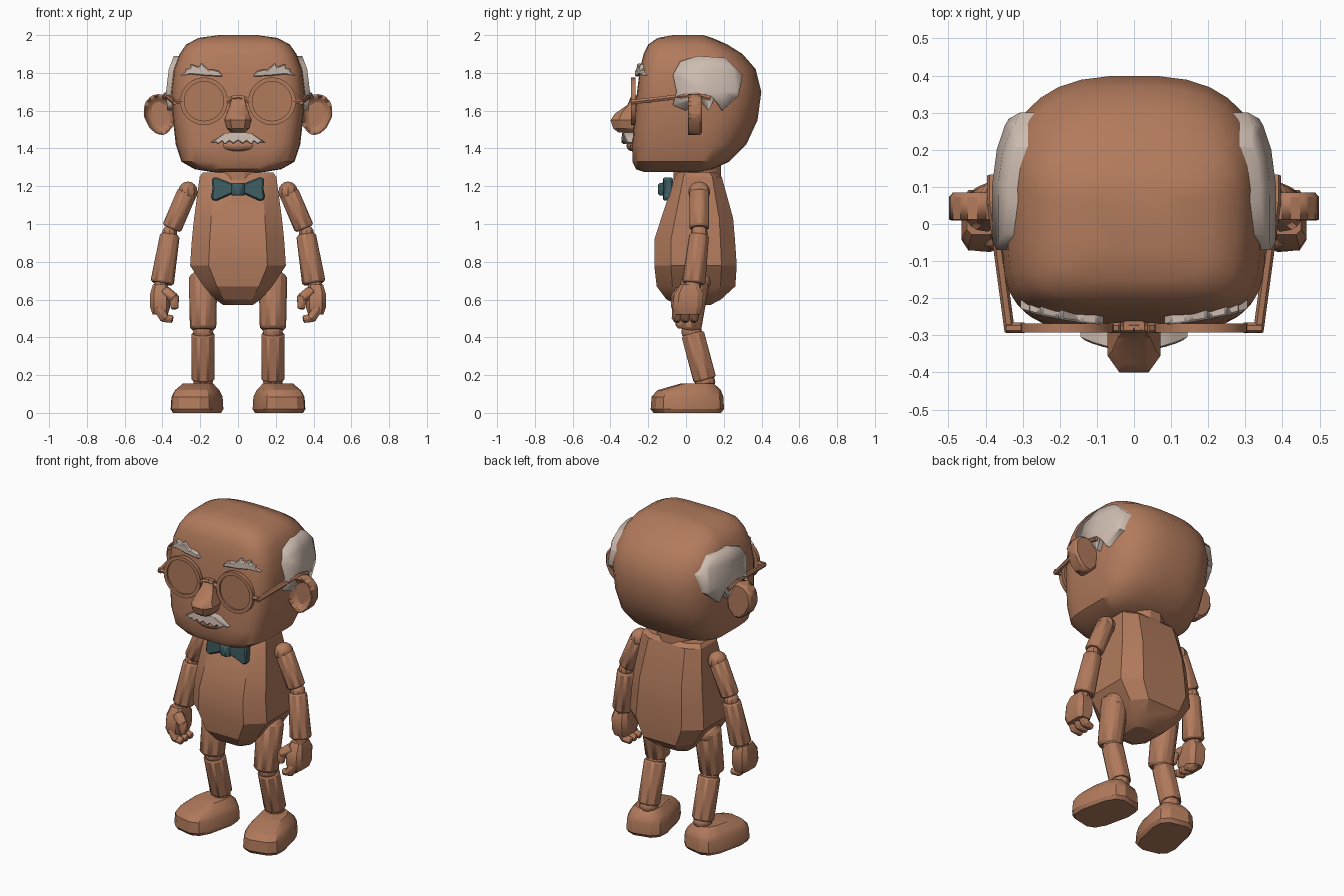
import bpy, bmesh, math
from mathutils import Vector, Matrix

old = bpy.data.objects.get("Cube")
if old:
    bpy.data.objects.remove(old, do_unlink=True)


def material(name, rgb):
    m = bpy.data.materials.new(name)
    m.use_nodes = True
    m.diffuse_color = (*rgb, 1)
    m.node_tree.nodes["Principled BSDF"].inputs["Base Color"].default_value = (*rgb, 1)
    return m


SKIN = material("warm brown", (0.44, 0.195, 0.107))
HAIR = material("pale grey", (0.62, 0.51, 0.44))
TEAL = material("dark teal", (0.05, 0.115, 0.125))


def finish(bm, name, mat, mirror=False, bevel=0, angle=30):
    bmesh.ops.recalc_face_normals(bm, faces=bm.faces)
    mesh = bpy.data.meshes.new(name)
    bm.to_mesh(mesh)
    bm.free()
    mesh.materials.append(mat)
    ob = bpy.data.objects.new(name, mesh)
    bpy.context.collection.objects.link(ob)
    bpy.ops.object.select_all(action='DESELECT')
    ob.select_set(True)
    bpy.context.view_layer.objects.active = ob
    bpy.ops.object.shade_smooth_by_angle(angle=math.radians(angle))
    if bevel:
        b = ob.modifiers.new("Bevel", 'BEVEL')
        b.width, b.segments = bevel, 1
    if mirror:
        ob.modifiers.new("Mirror", 'MIRROR')
    return ob


def loft(sections, n, cx=0, cy=0, front=4, back=4, grow=0):
    """Stack of rounded outlines; each section is z, half width, front y, back y."""
    bm = bmesh.new()
    rings = []
    for z, rx, yf, yb in sections:
        ring = []
        for i in range(n):
            a = math.tau * (i + 0.5) / n
            c, s = math.cos(a), math.sin(a)
            e = 2 / (back if s > 0 else front)
            ry = (yb - cy if s > 0 else cy - yf) + grow
            ring.append(bm.verts.new((cx + (rx + grow) * math.copysign(abs(c) ** e, c),
                                      cy + ry * math.copysign(abs(s) ** e, s), z)))
        rings.append(ring)
    for lo, hi in zip(rings, rings[1:]):
        for i in range(n):
            j = (i + 1) % n
            bm.faces.new((lo[i], lo[j], hi[j], hi[i]))
    bm.faces.new(rings[0][::-1])
    bm.faces.new(rings[-1])
    return bm


def prism(outline, lo, hi, axis='y', bend=0):
    """Outline extruded along an axis, optionally swept back towards the sides."""
    bm = bmesh.new()
    caps = []
    for d in (lo, hi):
        pts = [(u, d + bend * u * u, w) if axis == 'y' else (d, u, w) for u, w in outline]
        caps.append([bm.verts.new(p) for p in pts])
    bm.faces.new(caps[0])
    bm.faces.new(caps[1][::-1])
    for i in range(len(outline)):
        j = (i + 1) % len(outline)
        bm.faces.new((caps[0][i], caps[0][j], caps[1][j], caps[1][i]))
    return bm


def rods(chain, n=8):
    """Tapered rods, each given as start, end, start radius, end radius."""
    bm = bmesh.new()
    for p, q, r0, r1 in chain:
        p, q = Vector(p), Vector(q)
        turn = (q - p).to_track_quat('Z', 'Y').to_matrix().to_4x4()
        spin = Matrix.Rotation(math.pi / n, 4, 'Z')
        bmesh.ops.create_cone(bm, cap_ends=True, segments=n, radius1=r0, radius2=r1,
                              depth=(q - p).length,
                              matrix=Matrix.Translation((p + q) / 2) @ turn @ spin)
    return bm


def balls(items, u=10, v=8):
    bm = bmesh.new()
    for pos, size in items:
        bmesh.ops.create_uvsphere(bm, u_segments=u, v_segments=v, radius=1,
                                  matrix=Matrix.Translation(pos) @ Matrix.Diagonal((*size, 1)))
    return bm


# Head
head_rings = [(1.275, .14, -.22, .07), (1.29, .23, -.265, .14), (1.33, .30, -.285, .23),
              (1.42, .33, -.285, .32), (1.55, .345, -.275, .38), (1.70, .355, -.26, .40),
              (1.82, .34, -.245, .37), (1.90, .31, -.225, .30), (1.95, .275, -.2, .22),
              (1.985, .21, -.15, .14), (2.0, .10, -.07, .09)]
finish(loft(head_rings, 32, cy=.05, front=5, back=2.7), "head", SKIN, angle=40)

# Side hair: a thicker head shell trimmed to the patch outline
patch = [(-.07, 1.79), (-.03, 1.86), (.06, 1.89), (.21, 1.88), (.3, 1.79), (.28, 1.68),
         (.19, 1.6), (.15, 1.66), (.12, 1.6), (.07, 1.66), (.0, 1.6), (-.07, 1.63), (-.05, 1.7)]
hair = finish(prism(patch, .2, .5, 'x'), "side_hair", HAIR)
shell = finish(loft(head_rings, 32, cy=.05, front=5, back=2.7, grow=.027), "hair_shell", HAIR)
cut = hair.modifiers.new("Trim", 'BOOLEAN')
cut.operation, cut.object = 'INTERSECT', shell
bpy.context.view_layer.objects.active = hair
bpy.ops.object.modifier_apply(modifier="Trim")
bpy.data.objects.remove(shell, do_unlink=True)
hair.modifiers.new("Mirror", 'MIRROR')

# Ears with a hollow front
bm = prism([(.33, 1.64), (.37, 1.67), (.41, 1.69), (.46, 1.68), (.495, 1.64), (.5, 1.57),
            (.47, 1.51), (.43, 1.475), (.385, 1.47), (.34, 1.52)], 0, .085)
bm.faces.ensure_lookup_table()
cap = bm.faces[0]
bmesh.ops.recalc_face_normals(bm, faces=bm.faces)
bmesh.ops.inset_region(bm, faces=[cap], thickness=.03)
bmesh.ops.translate(bm, verts=cap.verts, vec=(0, .045, 0))
finish(bm, "ears", SKIN, True, .012)

# Nose, lip
finish(loft([(1.485, .04, -.36, -.25), (1.505, .062, -.39, -.25), (1.55, .075, -.405, -.25),
             (1.585, .062, -.38, -.25), (1.63, .045, -.31, -.25), (1.68, .03, -.28, -.25)],
            8, cy=-.3, front=3, back=4), "nose", SKIN)
finish(balls([((0, -.285, 1.415), (.085, .03, .03))]), "lip", SKIN)

# Moustache with ragged lower edge
half = [(.03, 1.485), (.075, 1.48), (.11, 1.455), (.147, 1.43), (.115, 1.432), (.105, 1.422),
        (.085, 1.438), (.07, 1.42), (.045, 1.44), (.025, 1.425)]
whole = half + [(0, 1.442)] + [(-x, z) for x, z in half[::-1]]
finish(prism(whole, -.342, -.27, bend=1.6), "moustache", HAIR, bevel=.004)

# Eyebrows
finish(prism([(.08, 1.78), (.1, 1.81), (.14, 1.82), (.155, 1.815), (.195, 1.853), (.205, 1.83),
              (.25, 1.848), (.255, 1.825), (.285, 1.82), (.275, 1.808), (.31, 1.785),
              (.25, 1.793), (.18, 1.785)], -.275, -.235, bend=.45),
       "eyebrows", HAIR, True, .005)

# Glasses
bm = bmesh.new()
profile = [bm.verts.new((.18 + r, y, 1.65)) for r, y in
           ((.104, -.292), (.126, -.292), (.126, -.268), (.104, -.268))]
edges = [bm.edges.new((profile[i], profile[i - 1])) for i in range(4)]
bmesh.ops.spin(bm, geom=profile + edges, cent=(.18, 0, 1.65), axis=(0, 1, 0),
               angle=math.tau, steps=28)
bmesh.ops.remove_doubles(bm, verts=bm.verts, dist=.0005)
finish(bm, "glasses_rims", SKIN, True)
finish(rods([((.18, -.281, 1.65), (.18, -.275, 1.65), .106, .106)], 28), "lenses", SKIN, True)
finish(rods([((.0, -.28, 1.67), (.035, -.28, 1.665), .014, .014),
             ((.035, -.28, 1.665), (.065, -.28, 1.645), .014, .014),
             ((.295, -.28, 1.65), (.345, -.28, 1.65), .014, .014),
             ((.335, -.29, 1.645), (.382, .06, 1.685), .014, .014),
             ((.382, .05, 1.685), (.382, .13, 1.665), .014, .014)], 6),
       "glasses_arms", SKIN, True)

# Neck and torso
finish(rods([((0, .06, 1.2), (0, .06, 1.32), .13, .13)], 12), "neck", SKIN)
finish(loft([(.57, .08, -.05, .13), (.6, .125, -.11, .19), (.67, .19, -.165, .27),
             (.78, .265, -.178, .278), (.92, .255, -.177, .268), (1.03, .243, -.14, .258),
             (1.25, .212, -.065, .195), (1.272, .195, -.05, .17)],
            8, cy=.06, front=3.6, back=3.6), "torso", SKIN, angle=25)

# Bow tie
finish(prism([(0, 1.215), (.03, 1.215), (.12, 1.25), (.14, 1.24), (.135, 1.19), (.143, 1.135),
              (.12, 1.12), (.03, 1.16), (0, 1.16)], -.125, -.075, bend=.3),
       "bow_tie", TEAL, True, .008)
finish(rods([((0, -.11, 1.15), (0, -.11, 1.218), .04, .04)], 8), "bow_knot", TEAL, bevel=.008)

# Arms
finish(balls([((.265, .07, 1.17), (.054, .058, .055)), ((.362, .07, .95), (.042, .045, .045)),
              ((.408, .035, .67), (.04, .045, .04))]), "arm_joints", SKIN, True)
finish(rods([((.268, .07, 1.17), (.352, .07, .975), .057, .057)]), "upper_arms", SKIN, True, .01)
finish(rods([((.36, .07, .945), (.402, .04, .685), .055, .066)]), "forearms", SKIN, True, .01)

# Hands: palm, curled fingers, thumb
finish(loft([(.52, .042, -.06, .075), (.56, .055, -.075, .09), (.63, .055, -.065, .095),
             (.68, .04, -.03, .07)], 8, cx=.412, cy=.01), "palms", SKIN, True)
finish(rods([((.425, y, .56), (.385, y - .005, .495), .03, .028) for y in (-.045, 0, .045)] +
            [((.4, y, .505), (.345, y - .005, .495), .027, .022) for y in (-.045, 0, .045)], 6),
       "fingers", SKIN, True, .005)
finish(rods([((.39, -.03, .645), (.335, -.06, .605), .034, .03),
             ((.34, -.05, .62), (.335, -.06, .55), .032, .022)], 6), "thumbs", SKIN, True, .006)

# Legs
finish(rods([((.185, .055, .73), (.185, .01, .44), .082, .075)]), "thighs", SKIN, True, .015)
finish(balls([((.185, .055, .7), (.075, .08, .06)), ((.185, .03, .43), (.055, .055, .05)),
              ((.185, .1, .165), (.055, .055, .045))]), "leg_joints", SKIN, True)
finish(rods([((.185, .035, .42), (.185, .1, .175), .066, .066)]), "shins", SKIN, True, .008)

# Feet turned outwards
bm = loft([(0, .115, -.175, .175), (.02, .126, -.19, .19), (.085, .122, -.185, .187),
           (.12, .105, -.155, .175), (.155, .075, -.03, .14)], 12, cy=0, front=3.4, back=3.4)
bm.transform(Matrix.Translation((.217, .007, 0)) @ Matrix.Rotation(math.radians(13), 4, 'Z'))
finish(bm, "feet", SKIN, True)
